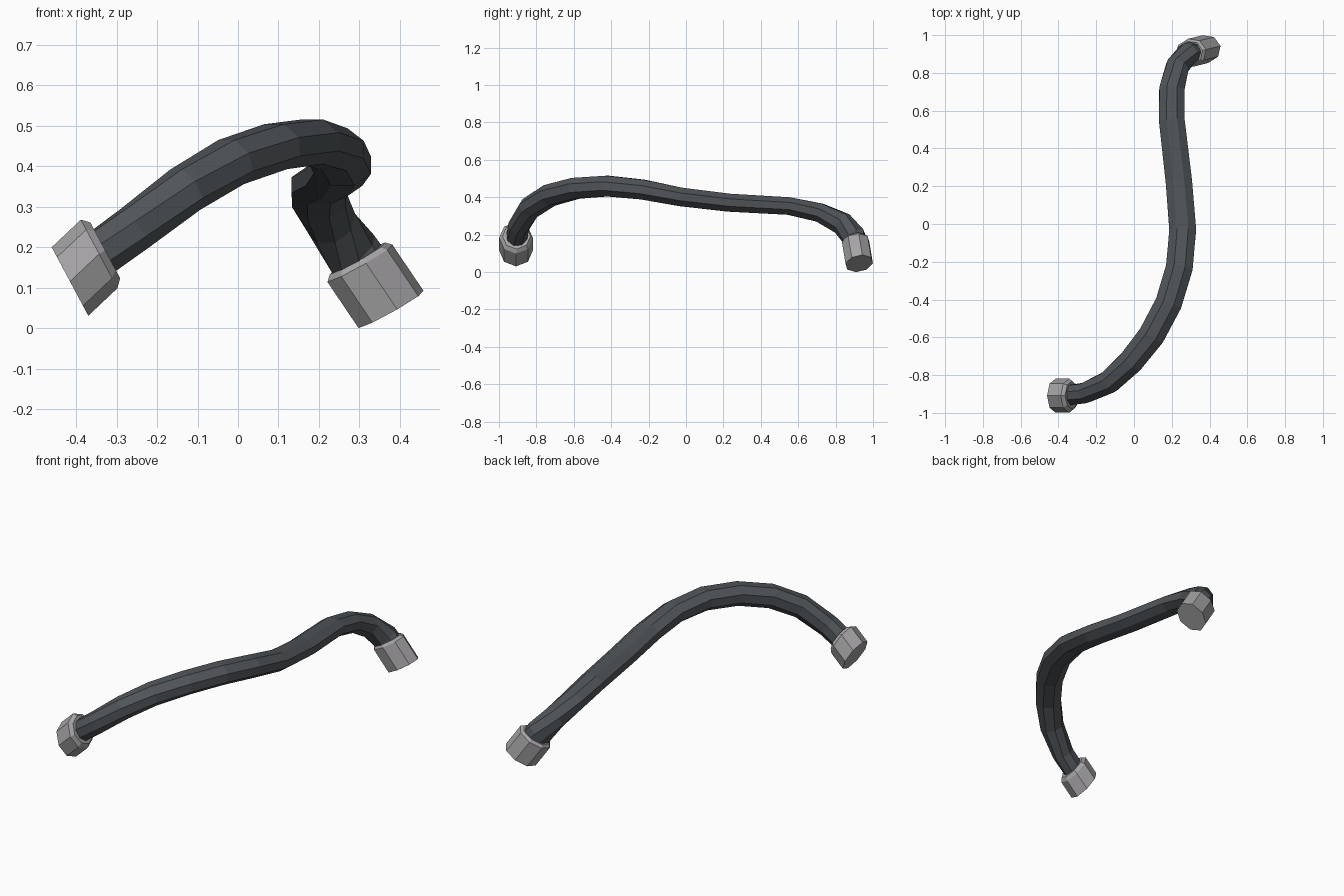
import bpy, math
from mathutils import Vector

cube = bpy.data.objects.get("Cube")
if cube:
    bpy.data.objects.remove(cube, do_unlink=True)

SIDES = 8
UP = Vector((0, 0, 1))


def make_material(name, rgb):
    mat = bpy.data.materials.new(name)
    mat.use_nodes = True
    colour = (*rgb, 1)
    mat.diffuse_color = colour
    bsdf = mat.node_tree.nodes["Principled BSDF"]
    bsdf.inputs["Base Color"].default_value = colour
    bsdf.inputs["Roughness"].default_value = 0.7
    return mat


def ring(centre, axis, wide, high, turn=0.0):
    """Octagonal cross-section: wide is the horizontal radius, high the other one."""
    axis = Vector(axis).normalized()
    side = axis.cross(UP).normalized()
    top = side.cross(axis)
    angles = [math.tau * i / SIDES + turn for i in range(SIDES)]
    return [Vector(centre) + side * wide * math.cos(a) + top * high * math.sin(a)
            for a in angles]


def loft(name, rings, mat):
    """Skin a list of rings and cap both ends."""
    verts = [v for r in rings for v in r]
    faces = []
    for k in range(len(rings) - 1):
        a, b = k * SIDES, (k + 1) * SIDES
        for i in range(SIDES):
            j = (i + 1) % SIDES
            faces.append((a + i, a + j, b + j, b + i))
    faces.append(tuple(reversed(range(SIDES))))
    faces.append(tuple(range(len(verts) - SIDES, len(verts))))
    mesh = bpy.data.meshes.new(name)
    mesh.from_pydata(verts, [], faces)
    mesh.materials.append(mat)
    mesh.update()
    obj = bpy.data.objects.new(name, mesh)
    bpy.context.collection.objects.link(obj)
    return obj


rubber = make_material("dark rubber", (0.08, 0.09, 0.098))
metal = make_material("grey metal", (0.38, 0.37, 0.38))

# Hose centre line with horizontal and vertical half widths
path = [
    (-.36, -.908, .17, .053, .056), (-.257, -.894, .245, .053, .056),
    (-.13, -.835, .342, .06, .057), (-.017, -.73, .41, .066, .057),
    (.093, -.59, .448, .07, .056), (.183, -.42, .46, .071, .055),
    (.24, -.23, .441, .071, .053), (.258, -.03, .402, .071, .05),
    (.237, .23, .371, .07, .048), (.2, .55, .353, .068, .047),
    (.2, .714, .318, .066, .05), (.23, .835, .26, .06, .058),
    (.283, .9, .185, .056, .066), (.34, .915, .105, .055, .066),
]
points = [Vector(p[:3]) for p in path]
flat = 1 / math.cos(math.pi / SIDES)
hose_rings = []
for i, p in enumerate(path):
    tangent = points[min(i + 1, len(path) - 1)] - points[max(i - 1, 0)]
    hose_rings.append(ring(points[i], tangent, p[3] * flat, p[4] * flat, math.pi / SIDES))
loft("hose", hose_rings, rubber)

# End fittings: outer face, shoulder and chamfered collar
front_axis = (.88, 0, .47)
loft("front_fitting", [
    ring((-.415, -.909, .115), front_axis, .09, .096),
    ring((-.343, -.909, .183), front_axis, .09, .096),
    ring((-.328, -.906, .192), front_axis, .075, .078),
], metal)

back_axis = (-.48, -.1, .87)
loft("back_fitting", [
    ring((.378, .926, .046), back_axis, .075, .094),
    ring((.301, .907, .16), back_axis, .075, .094),
    ring((.295, .905, .172), back_axis, .064, .08),
], metal)
